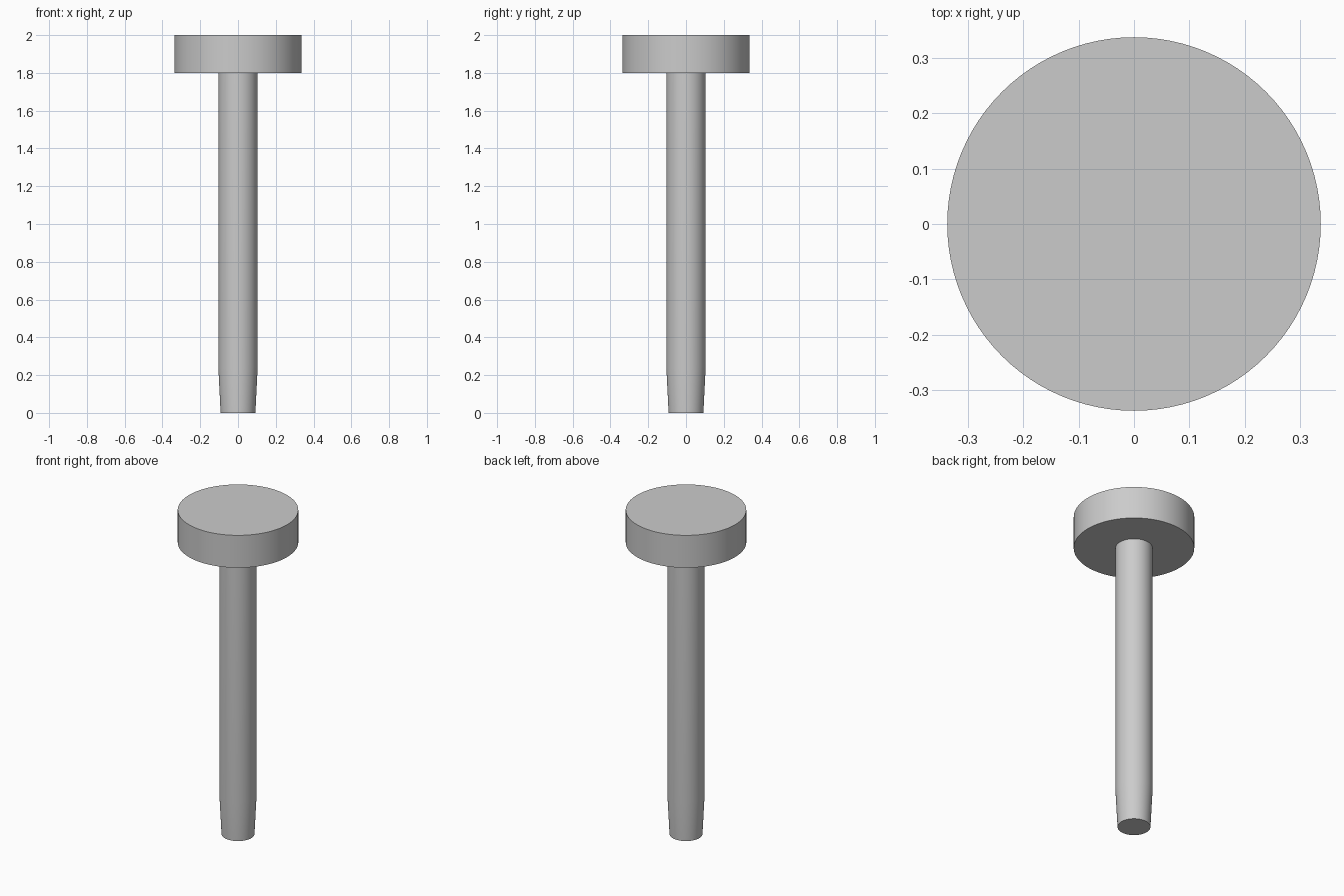
import bpy
import bmesh
import math

cube = bpy.data.objects.get("Cube")
if cube:
    bpy.data.objects.remove(cube, do_unlink=True)

SEGMENTS = 96

# Plain grey metal
grey = bpy.data.materials.new("grey metal")
grey.use_nodes = True
colour = (0.6, 0.6, 0.6, 1.0)
grey.diffuse_color = colour
grey.node_tree.nodes["Principled BSDF"].inputs["Base Color"].default_value = colour


def turned_part(name, profile):
    """Closed round solid from (radius, height) rings, bottom to top."""
    bm = bmesh.new()
    rings = []
    for radius, z in profile:
        angles = [math.tau * i / SEGMENTS for i in range(SEGMENTS)]
        rings.append([bm.verts.new((radius * math.cos(a), radius * math.sin(a), z))
                      for a in angles])
    for low, high in zip(rings, rings[1:]):
        for i in range(SEGMENTS):
            j = (i + 1) % SEGMENTS
            bm.faces.new((low[i], low[j], high[j], high[i]))
    bm.faces.new(rings[0][::-1])
    bm.faces.new(rings[-1])
    mesh = bpy.data.meshes.new(name)
    bm.to_mesh(mesh)
    bm.free()
    mesh.materials.append(grey)
    obj = bpy.data.objects.new(name, mesh)
    bpy.context.collection.objects.link(obj)
    bpy.ops.object.select_all(action="DESELECT")
    obj.select_set(True)
    bpy.context.view_layer.objects.active = obj
    bpy.ops.object.shade_smooth_by_angle(angle=math.radians(30))
    return obj


# Straight shank with a tapered tip, meeting the underside of the head
turned_part("shank", [(0.092, 0), (0.104, 0.24), (0.104, 1.8)])

# Flat disc head
turned_part("head", [(0.337, 1.8), (0.337, 2)])
